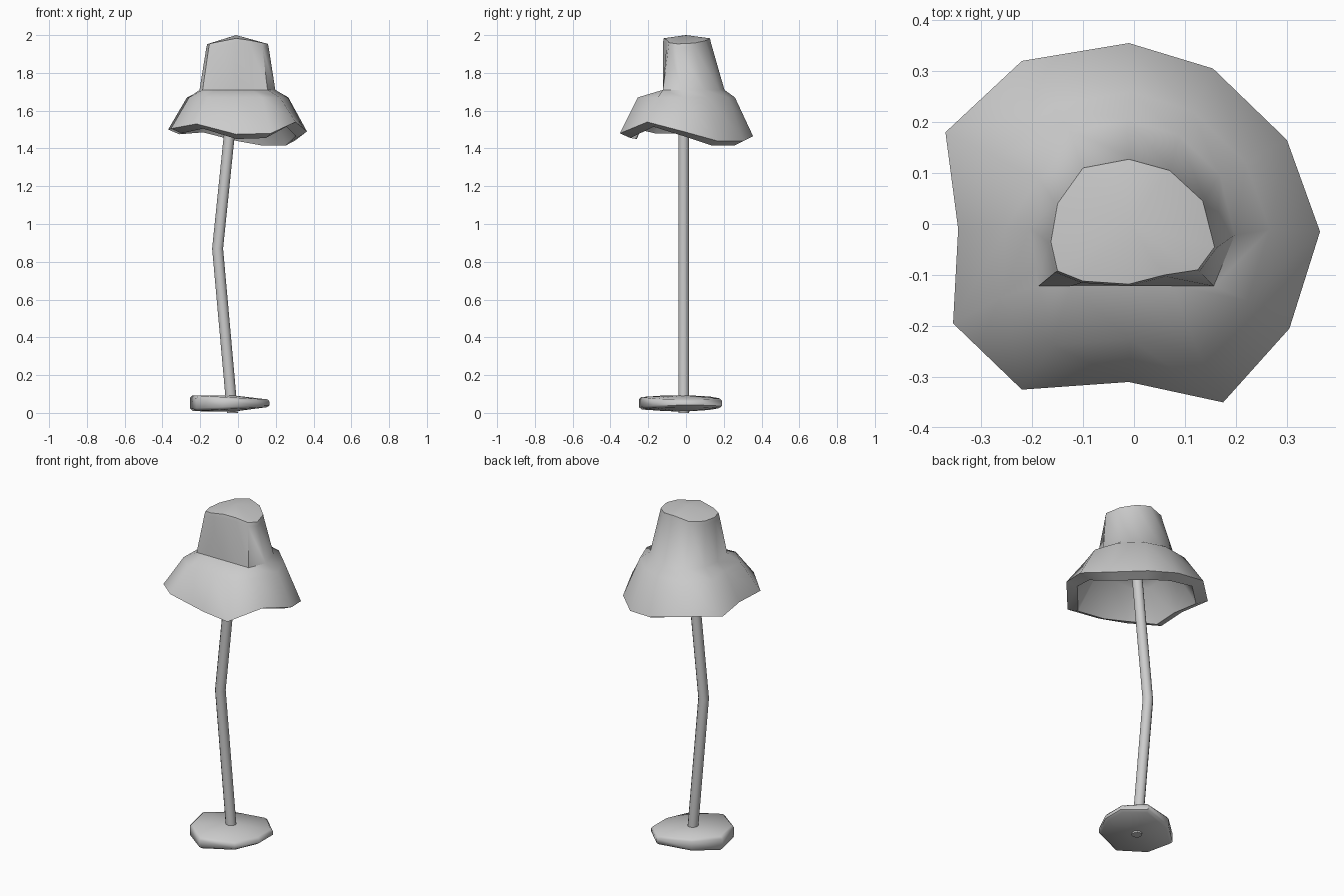
import bpy, bmesh, math

if "Cube" in bpy.data.objects:
    bpy.data.objects.remove(bpy.data.objects["Cube"])


def loft(name, rings, start, end, angle=40):
    """Skin equal-length rings; close both ends with a fan to a given point."""
    bm = bmesh.new()
    loops = [[bm.verts.new(p) for p in ring] for ring in rings]
    n = len(loops[0])
    for a, b in zip(loops, loops[1:]):
        for i in range(n):
            j = (i + 1) % n
            bm.faces.new((a[i], a[j], b[j], b[i]))
    for loop, tip in ((loops[0], start), (loops[-1], end)):
        c = bm.verts.new(tip)
        for i in range(n):
            bm.faces.new((loop[i], loop[(i + 1) % n], c))
    bmesh.ops.recalc_face_normals(bm, faces=bm.faces)
    mesh = bpy.data.meshes.new(name)
    bm.to_mesh(mesh)
    bm.free()
    ob = bpy.data.objects.new(name, mesh)
    bpy.context.collection.objects.link(ob)
    bpy.ops.object.select_all(action='DESELECT')
    ob.select_set(True)
    bpy.context.view_layer.objects.active = ob
    bpy.ops.object.shade_smooth_by_angle(angle=math.radians(angle))
    return ob


def scaled(ring, s, dz=0.0):
    return [(x * s, y * s, z + dz) for x, y, z in ring]


# Floor plate: irregular eight-sided slab, thinner towards the right
plate = [(-.254, .02), (-.13, .135), (.06, .19), (.168, .09),
         (.168, -.04), (.10, -.175), (-.08, -.25), (-.22, -.14)]


def plate_ring(s, z, tilt):
    return [(-.03 + (x + .03) * s, -.02 + (y + .02) * s, z + tilt * x)
            for x, y in plate]


loft("base", [plate_ring(.93, .022, .05), plate_ring(1, .034, .04),
              plate_ring(1, .067, -.05), plate_ring(.94, .08, -.05)],
     (-.03, -.02, .006), (-.03, -.01, .093), angle=50)

# Bent pole
R, SIDES = .029, 12
path = [(-.03, 0), (-.108, .87), (0, 1.92)]
loft("pole", [[(x + R * math.cos(2 * math.pi * i / SIDES),
                -.012 + R * math.sin(2 * math.pi * i / SIDES), z)
               for i in range(SIDES)] for x, z in path],
     (-.03, -.012, 0), (0, -.012, 1.92))

# Floppy hat-shaped shade: wavy rim, shoulder, waist, crown
rim = [(-.01, .355, 1.465), (.155, .305, 1.44), (.30, .165, 1.44),
       (.365, -.015, 1.49), (.305, -.205, 1.54), (.175, -.35, 1.48),
       (-.01, -.31, 1.475), (-.22, -.325, 1.53), (-.355, -.195, 1.505),
       (-.345, -.01, 1.505), (-.37, .18, 1.50), (-.22, .32, 1.51)]
crown = [(-.01, .127), (.07, .105), (.135, .045), (.158, -.045),
         (.125, -.09), (.06, -.10), (-.01, -.118), (-.10, -.112),
         (-.15, -.092), (-.163, -.035), (-.15, .04), (-.10, .11)]
shoulder = [(x * .73, y * .73, 1.67) for x, y, z in rim]
waist = [(x * 1.25, -.122 if y < -.08 else (y + .12) * 1.31 - .12, 1.71)
         for x, y in crown]
top = [(x, y, 1.985 - .2 * abs(x)) for x, y in crown]
lip = scaled(top, 1.03, -.02)

# inner wall from ceiling to rim, then the outside up to the peak
inside = [scaled(top, .74, -.05), scaled(waist, .76, -.03),
          scaled(shoulder, .78, -.02), scaled(rim, .84, -.025)]
outside = [rim, shoulder, waist, lip, top]
loft("shade", inside + outside, (-.01, 0, 1.95), (-.01, 0, 2.0), angle=50)
